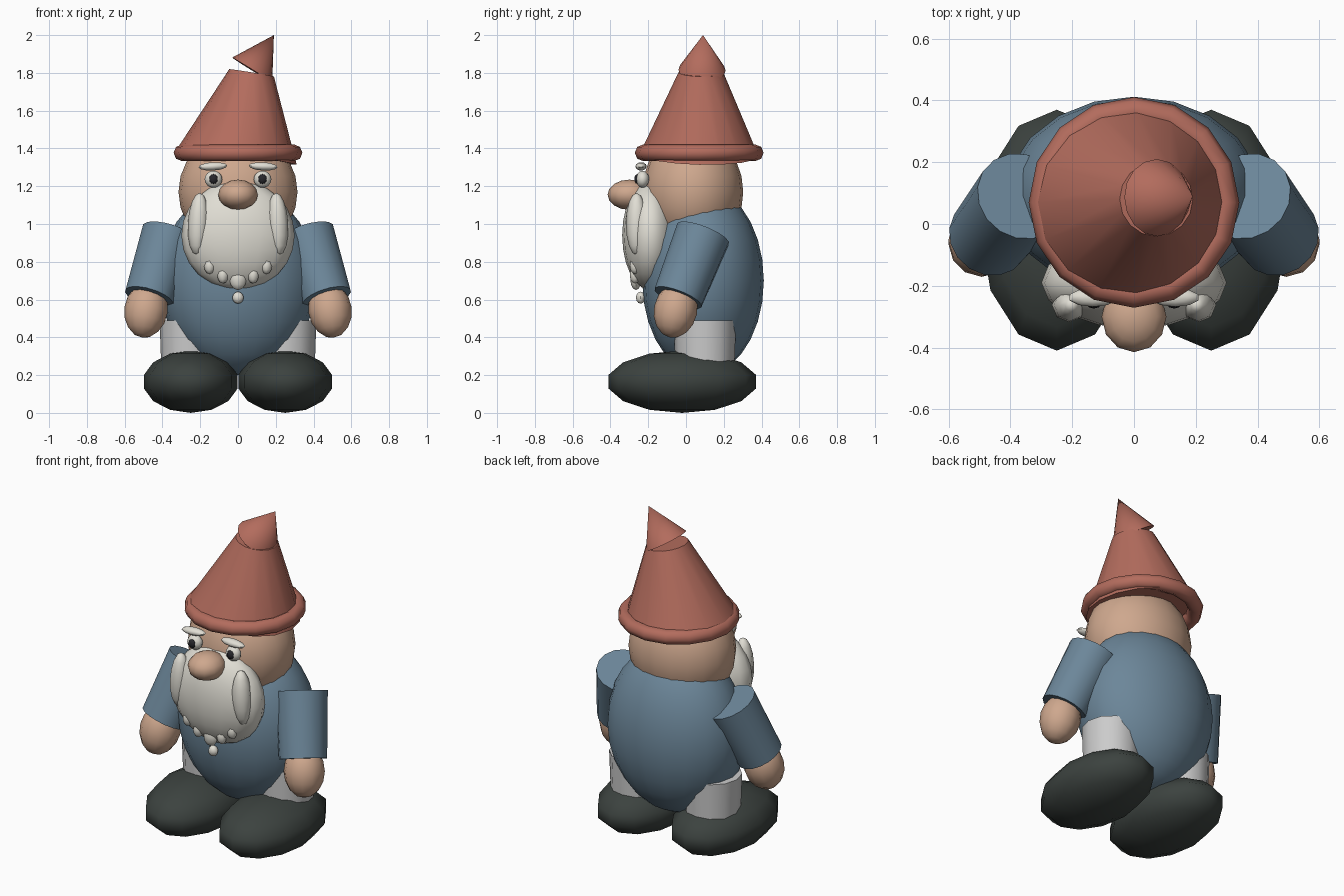
import bpy, bmesh, math
from mathutils import Vector, Matrix

if "Cube" in bpy.data.objects:
    bpy.data.objects.remove(bpy.data.objects["Cube"])


def material(name, rgb):
    m = bpy.data.materials.new(name)
    m.diffuse_color = (*rgb, 1)
    m.use_nodes = True
    m.node_tree.nodes["Principled BSDF"].inputs["Base Color"].default_value = m.diffuse_color
    return m


RED = material("red_felt", (0.45, 0.15, 0.11))
SKIN = material("skin", (0.62, 0.39, 0.27))
BLUE = material("blue_cloth", (0.15, 0.24, 0.32))
BLACK = material("black_leather", (0.045, 0.055, 0.05))
WHITE = material("white_hair", (0.75, 0.73, 0.66))
PUPIL = material("pupil", (0.02, 0.02, 0.025))


def finish(name, bm, mat):
    me = bpy.data.meshes.new(name)
    bm.to_mesh(me)
    bm.free()
    me.shade_smooth()
    me.set_sharp_from_angle(angle=math.radians(50))
    if mat:
        me.materials.append(mat)
    ob = bpy.data.objects.new(name, me)
    bpy.context.collection.objects.link(ob)
    return ob


def ball(name, loc, radii, mat, segs=12, rings=8, axis=(0, 0, 1)):
    """Ellipsoid whose local z follows axis."""
    bm = bmesh.new()
    bmesh.ops.create_uvsphere(bm, u_segments=segs, v_segments=rings, radius=1)
    rot = Vector((0, 0, 1)).rotation_difference(Vector(axis)).to_matrix().to_4x4()
    bm.transform(Matrix.Translation(loc) @ rot @ Matrix.Diagonal((*radii, 1)))
    return finish(name, bm, mat)


def taper(name, a, b, r1, r2, mat, segs=16):
    """Cone or frustum from point a to point b."""
    a, b = Vector(a), Vector(b)
    bm = bmesh.new()
    bmesh.ops.create_cone(bm, cap_ends=True, segments=segs, radius1=r1,
                          radius2=r2, depth=(b - a).length)
    rot = Vector((0, 0, 1)).rotation_difference(b - a).to_matrix().to_4x4()
    bm.transform(Matrix.Translation((a + b) / 2) @ rot)
    return finish(name, bm, mat)


# Torso and head
ball("body", (0, 0.09, 0.70), (0.415, 0.322, 0.50), BLUE, 20, 14)
ball("head", (0, 0.035, 1.17), (0.315, 0.268, 0.32), SKIN, 20, 12)

# Hat: leaning cone, bent tip, rolled brim
taper("hat_cone", (0, 0.07, 1.365), (0.072, 0.08, 1.80), 0.315, 0.12, RED)
taper("hat_tip", (0.075, 0.085, 1.815), (0.19, 0.09, 2.0), 0.125, 0, RED)
bpy.ops.mesh.primitive_torus_add(location=(0, 0.07, 1.377), major_radius=0.297,
                                 minor_radius=0.044, major_segments=16, minor_segments=8)
brim = bpy.context.object
brim.name = "hat_brim"
brim.data.materials.append(RED)
brim.data.shade_smooth()

# Beard, nose and chin bead
ball("beard", (0, -0.19, 0.94), (0.30, 0.148, 0.29), WHITE, 16, 12)
ball("nose", (0, -0.30, 1.155), (0.105, 0.115, 0.08), SKIN, 12, 8)
ball("beard_bead", (0, -0.24, 0.61), (0.03, 0.025, 0.032), WHITE, 8, 6)
ball("beard_curl_middle", (0, -0.265, 0.71), (0.045, 0.03, 0.06), WHITE, 8, 6)

for s, side in ((-1, "left"), (1, "right")):
    # Boots and legs
    ball(f"{side}_boot", (s * 0.25, -0.02, 0.165), (0.254, 0.4, 0.165), BLACK, 12, 7)
    taper(f"{side}_leg", (s * 0.25, 0.1, 0.2), (s * 0.25, 0.1, 0.49), 0.155, 0.165, None, 12)

    # Sleeves and hands share the arm direction
    top, cuff = Vector((s * 0.365, 0.09, 0.948)), Vector((s * 0.47, -0.042, 0.61))
    taper(f"{side}_sleeve", top, cuff, 0.148, 0.134, BLUE, 16)
    ball(f"{side}_hand", (s * 0.487, -0.055, 0.545), (0.115, 0.115, 0.15), SKIN, 12, 8,
         (s * -0.15, 0.22, 1))

    # Eyes and brows
    ball(f"{side}_eye", (s * 0.13, -0.23, 1.237), (0.047, 0.035, 0.045), WHITE, 12, 8)
    ball(f"{side}_pupil", (s * 0.13, -0.258, 1.238), (0.024, 0.016, 0.026), PUPIL, 8, 6)
    ball(f"{side}_eyebrow", (s * 0.133, -0.238, 1.305), (0.08, 0.03, 0.022), WHITE, 10, 6,
         (s * 0.05, 0, 1))

    # Whisker lobes and small curls on the beard
    ball(f"{side}_whisker", (s * 0.21, -0.262, 1.0), (0.056, 0.056, 0.165), WHITE, 8, 8,
         (s * -0.05, 0, 1))
    ball(f"{side}_beard_curl_inner", (s * 0.08, -0.27, 0.73), (0.03, 0.028, 0.045), WHITE, 8, 6)
    ball(f"{side}_beard_curl_outer", (s * 0.15, -0.27, 0.78), (0.03, 0.028, 0.045), WHITE, 8, 6)
